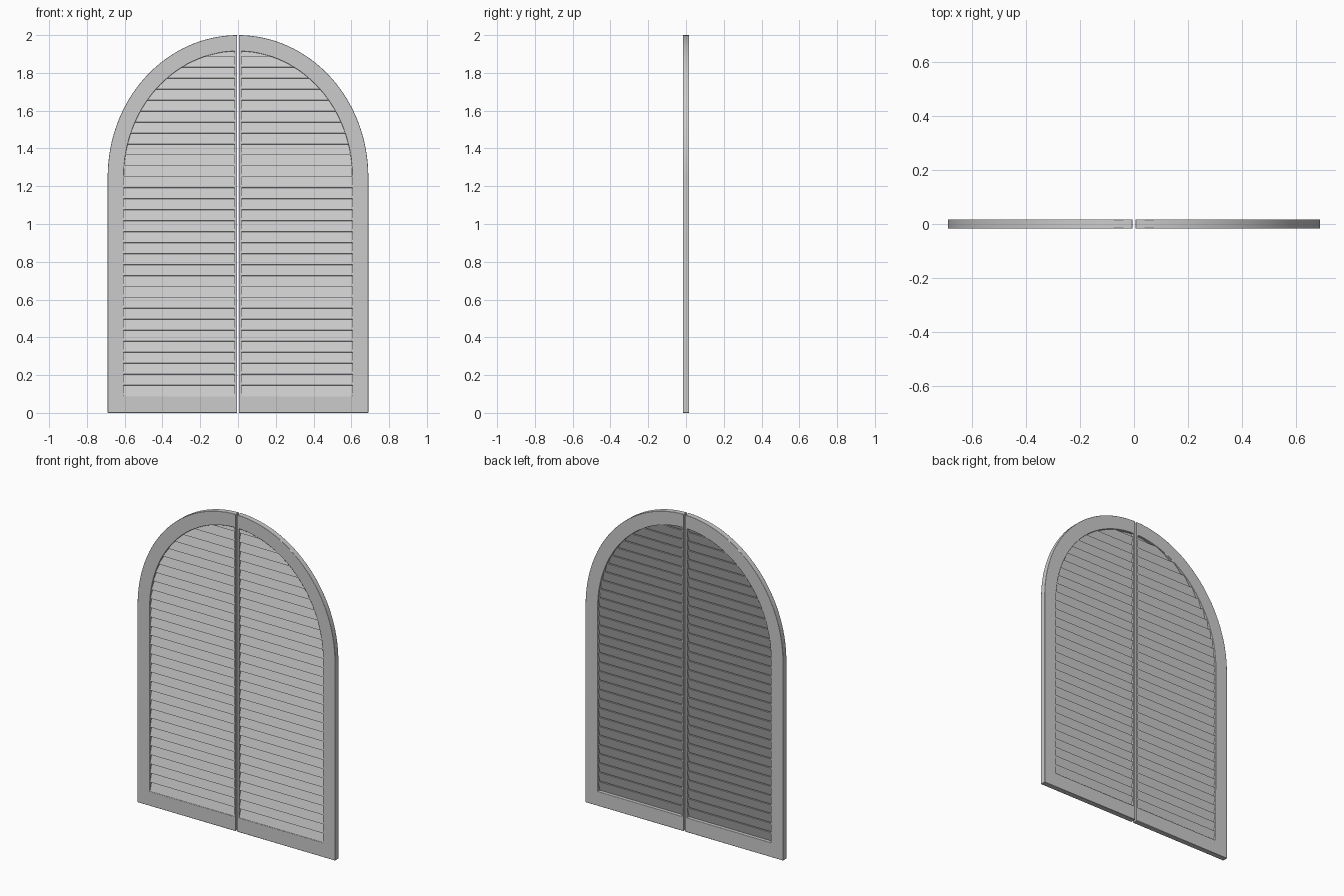
import bpy, bmesh, math

if "Cube" in bpy.data.objects:
    bpy.data.objects.remove(bpy.data.objects["Cube"])

SPRING = 1.25          # height where the arch starts
HALF_T = 0.017         # half frame thickness
GAP, STILE = 0.006, 0.018
OUT_X, OUT_TOP = 0.69, 2.0
IN_X, IN_TOP, IN_BOTTOM = 0.605, 1.915, 0.09


def outline(x0, x1, z0, top, n=32):
    """Half-arch outline: bottom corners, then the elliptical arch up to x0."""
    end = math.acos(x0 / x1)
    pts = [(x0, z0), (x1, z0)]
    for i in range(n + 1):
        a = end * i / n
        pts.append((x1 * math.cos(a), SPRING + (top - SPRING) * math.sin(a)))
    return pts


def make_object(name, bm):
    bmesh.ops.recalc_face_normals(bm, faces=bm.faces)
    me = bpy.data.meshes.new(name)
    bm.to_mesh(me)
    bm.free()
    ob = bpy.data.objects.new(name, me)
    bpy.context.collection.objects.link(ob)
    ob.modifiers.new("mirror", 'MIRROR').use_mirror_merge = False
    return ob


# Arched frame of one leaf, mirrored to the other
bm = bmesh.new()
loops = []
for pts, y in ((outline(GAP, OUT_X, 0, OUT_TOP), -HALF_T),
               (outline(STILE, IN_X, IN_BOTTOM, IN_TOP), -HALF_T),
               (outline(STILE, IN_X, IN_BOTTOM, IN_TOP), HALF_T),
               (outline(GAP, OUT_X, 0, OUT_TOP), HALF_T)):
    loops.append([bm.verts.new((x, y, z)) for x, z in pts])
n = len(loops[0])
for k in range(4):
    a, b = loops[k], loops[(k + 1) % 4]
    for i in range(n):
        j = (i + 1) % n
        bm.faces.new((a[i], a[j], b[j], b[i]))
frame = make_object("shutter_frame", bm)
bev = frame.modifiers.new("bevel", 'BEVEL')
bev.width, bev.segments, bev.limit_method = 0.002, 2, 'ANGLE'
bpy.context.view_layer.objects.active = frame
frame.select_set(True)
bpy.ops.object.shade_smooth_by_angle(angle=math.radians(30))


# Tilted overlapping slats, ends tucked into the frame
def slat_end(z):
    """Outer end of a slat at height z, following the arch inside the frame."""
    a, top = IN_X + 0.02, IN_TOP + 0.02
    if z <= SPRING:
        return a
    s = min((z - SPRING) / (top - SPRING), 1.0)
    return max(a * math.sqrt(1 - s * s), STILE + 0.01)


bm = bmesh.new()
PITCH, THICK = 0.058, 0.007
z = IN_BOTTOM
while z < IN_TOP - 0.01:
    top = min(z + PITCH + 0.007, IN_TOP + 0.015)
    # cross-section: low edge at the front, high edge at the back
    y_top = -0.013 + 0.019 * (top - z) / (PITCH + 0.007)
    section = [(-0.013, z), (-0.013 + THICK, z - 0.002),
               (y_top + THICK, top - 0.002), (y_top, top)]
    near = [bm.verts.new((STILE - 0.006, y, h)) for y, h in section]
    far = [bm.verts.new((slat_end(h), y, h)) for y, h in section]
    bm.faces.new(near)
    bm.faces.new(far)
    for i in range(4):
        j = (i + 1) % 4
        bm.faces.new((near[i], near[j], far[j], far[i]))
    z += PITCH
make_object("shutter_slats", bm)
